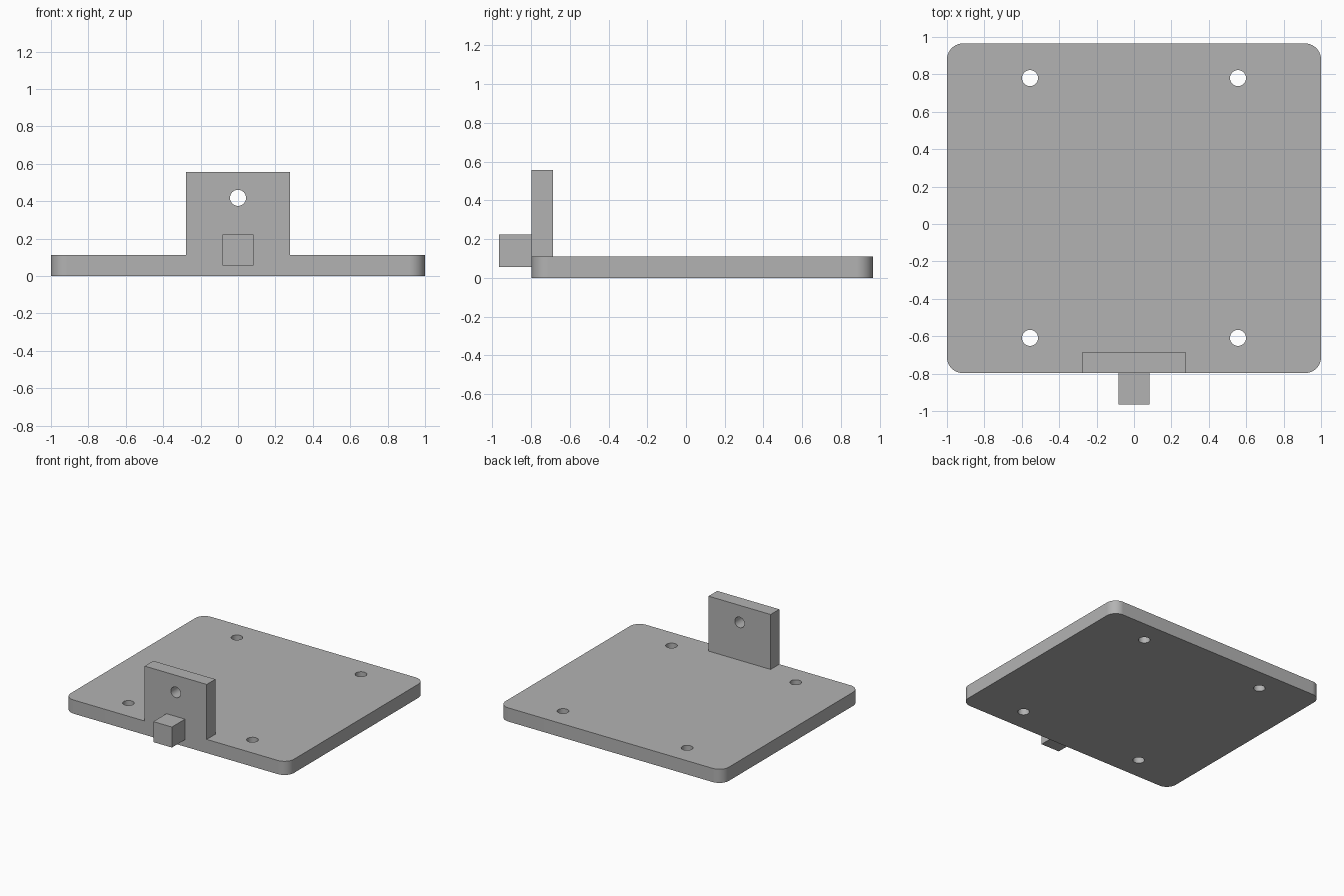
import bpy
import bmesh
from math import radians, pi
from mathutils import Matrix, Vector

cube = bpy.data.objects.get("Cube")
if cube:
    bpy.data.objects.remove(cube, do_unlink=True)

FRONT, BACK = -0.797, 0.965      # plate extents in y
THICK = 0.111                    # plate and tab thickness
TAB_HALF, TAB_TOP = 0.278, 0.556
HOLE_R = 0.043

grey = bpy.data.materials.new("plain grey")
grey.use_nodes = True
grey.diffuse_color = (0.45, 0.45, 0.45, 1)
grey.node_tree.nodes["Principled BSDF"].inputs["Base Color"].default_value = grey.diffuse_color


def finish(name, bm):
    mesh = bpy.data.meshes.new(name)
    bm.to_mesh(mesh)
    bm.free()
    mesh.materials.append(grey)
    obj = bpy.data.objects.new(name, mesh)
    bpy.context.collection.objects.link(obj)
    return obj


def box(name, low, high, corner=0):
    """Box between two corners, with optional rounded vertical edges."""
    low, high = Vector(low), Vector(high)
    bm = bmesh.new()
    bmesh.ops.create_cube(bm, size=1, matrix=Matrix.Translation((low + high) / 2)
                          @ Matrix.Diagonal((*(high - low), 1)))
    if corner:
        upright = [e for e in bm.edges
                   if abs(e.verts[0].co.z - e.verts[1].co.z) > 0.01]
        bmesh.ops.bevel(bm, geom=upright, offset=corner, segments=10,
                        profile=0.5, affect='EDGES')
    return finish(name, bm)


def drill(name, centre, rotation=Matrix()):
    bm = bmesh.new()
    bmesh.ops.create_cone(bm, cap_ends=True, segments=40, radius1=HOLE_R,
                          radius2=HOLE_R, depth=0.3,
                          matrix=Matrix.Translation(centre) @ rotation)
    return finish(name, bm)


def combine(target, tool, operation):
    mod = target.modifiers.new(tool.name, 'BOOLEAN')
    mod.operation, mod.solver, mod.object = operation, 'EXACT', tool
    bpy.context.view_layer.objects.active = target
    bpy.ops.object.modifier_apply(modifier=mod.name)
    bpy.data.objects.remove(tool, do_unlink=True)


# Rounded base plate with an upright tab flush with its front edge
bracket = box("base_plate_with_tab", (-1, FRONT, 0), (1, BACK, THICK), 0.085)
tab = box("upright_tab", (-TAB_HALF, FRONT, THICK / 2),
          (TAB_HALF, FRONT + THICK, TAB_TOP))
combine(bracket, tab, 'UNION')

# Four mounting holes and one hole through the tab
for x in (-0.556, 0.556):
    for y in (-0.609, 0.78):
        combine(bracket, drill("mounting_hole", (x, y, THICK / 2)), 'DIFFERENCE')
combine(bracket, drill("tab_hole", (0, FRONT + THICK / 2, 0.418),
                       Matrix.Rotation(pi / 2, 4, 'X')), 'DIFFERENCE')

# Small block projecting from the front
block = box("front_block", (-0.083, -0.965, 0.057), (0.083, FRONT, 0.223))

# Smooth rounded corners and bores, crisp flat faces
bpy.ops.object.select_all(action='DESELECT')
bracket.select_set(True)
bpy.context.view_layer.objects.active = bracket
bpy.ops.object.shade_smooth_by_angle(angle=radians(30))
weighted = bracket.modifiers.new("flat face normals", 'WEIGHTED_NORMAL')
weighted.keep_sharp = True
